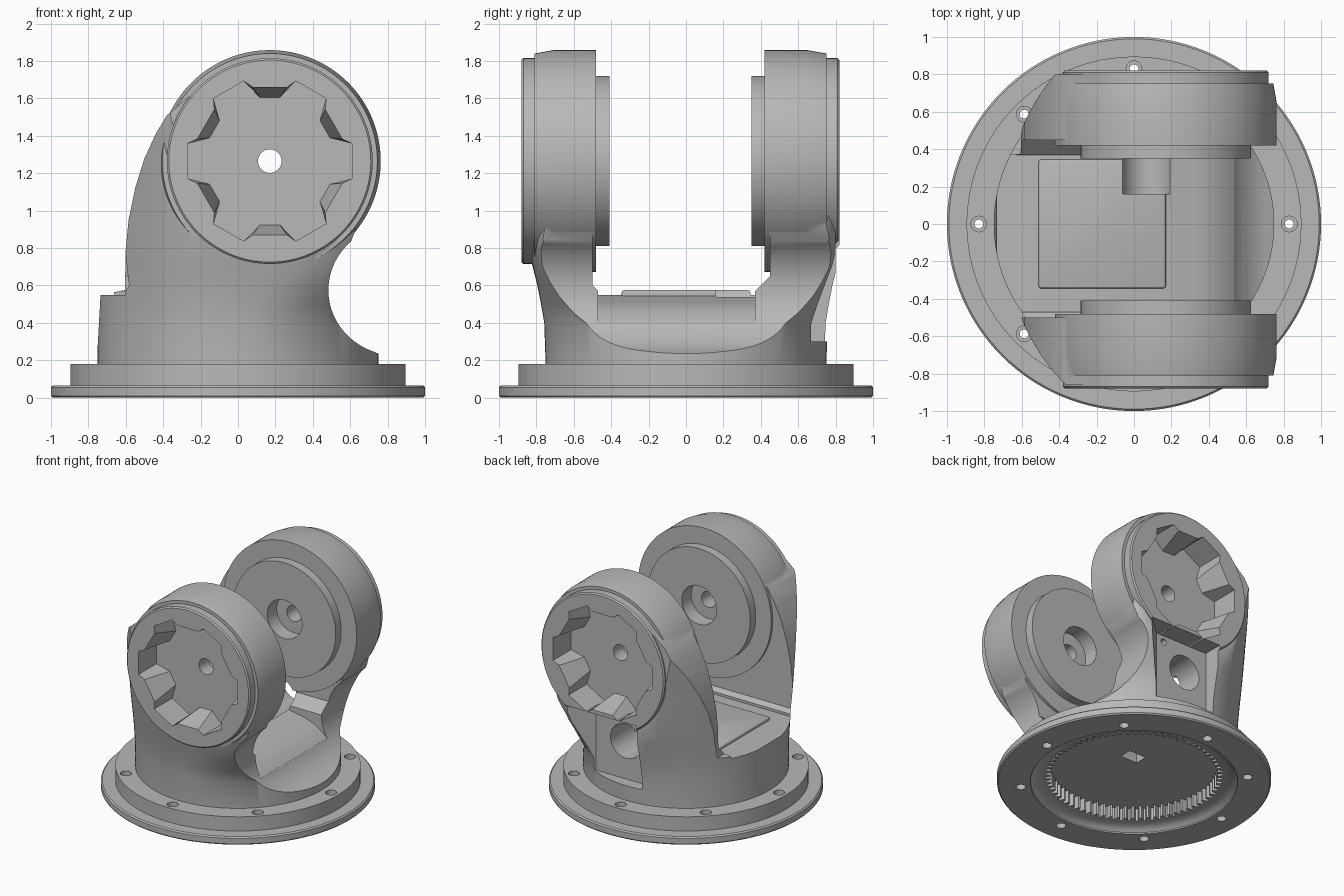
import bpy, bmesh, math
from mathutils import Vector

if "Cube" in bpy.data.objects:
    bpy.data.objects.remove(bpy.data.objects["Cube"])

grey = bpy.data.materials.new("mid_grey")
grey.use_nodes = True
GREY = (0.48, 0.48, 0.48, 1)
grey.diffuse_color = GREY
grey.node_tree.nodes["Principled BSDF"].inputs["Base Color"].default_value = GREY

DRUM_X, DRUM_Z = 0.17, 1.265


def loft(name, rings):
    """Closed solid skinned through rings of equal point count."""
    bm = bmesh.new()
    loops = [[bm.verts.new(p) for p in r] for r in rings]
    n = len(loops[0])
    for a, b in zip(loops, loops[1:]):
        for i in range(n):
            j = (i + 1) % n
            bm.faces.new((a[i], a[j], b[j], b[i]))
    bm.faces.new(loops[0])
    bm.faces.new(loops[-1][::-1])
    bmesh.ops.recalc_face_normals(bm, faces=bm.faces)
    me = bpy.data.meshes.new(name)
    bm.to_mesh(me)
    bm.free()
    me.materials.append(grey)
    ob = bpy.data.objects.new(name, me)
    bpy.context.collection.objects.link(ob)
    return ob


def polar(pairs):
    return [(r * math.cos(a), r * math.sin(a)) for r, a in pairs]


def circle(r, n=96):
    return polar([(r, math.tau * i / n) for i in range(n)])


def upright(name, sections):
    """Sections of (z, outline) stacked upward."""
    return loft(name, [[Vector((x, y, z)) for x, y in o] for z, o in sections])


def crosswise(name, sections, cx=DRUM_X, cz=DRUM_Z):
    """Sections of (y, outline) stacked along y."""
    return loft(name, [[Vector((cx + u, y, cz + v)) for u, v in o] for y, o in sections])


def prism(name, outline, z0, z1):
    return upright(name, [(z0, outline), (z1, outline)])


def rect(x0, y0, x1, y1):
    return [(x0, y0), (x1, y0), (x1, y1), (x0, y1)]


def combine(target, tool, operation, keep=False):
    mod = target.modifiers.new("cut", 'BOOLEAN')
    mod.operation, mod.object, mod.solver = operation, tool, 'EXACT'
    bpy.context.view_layer.objects.active = target
    bpy.ops.object.modifier_apply(modifier=mod.name)
    if not keep:
        bpy.data.objects.remove(tool)


# Stepped base flange
base = upright("base_flange", [(z, circle(r, 128)) for z, r in (
    (0, 0.99), (0.01, 1), (0.055, 1), (0.065, 0.99), (0.065, 0.895), (0.18, 0.895))])

# Internal ring gear and flared groove underneath
TEETH = 72
gear = []
for i in range(TEETH):
    for off, r in ((0, 0.61), (0.3, 0.61), (0.5, 0.65), (0.8, 0.65)):
        gear.append((r, math.tau * (i + off) / TEETH))
combine(base, prism("gear_cutter", polar(gear), -0.05, 0.15), 'DIFFERENCE')
combine(base, upright("groove_cutter", [(z, circle(r)) for z, r in (
    (-0.02, 0.76), (0.01, 0.755), (0.03, 0.735), (0.045, 0.7), (0.05, 0.65))]), 'DIFFERENCE')

# Bolt holes, counterbored from both sides
for k in range(8):
    cx, cy = 0.83 * math.cos(k * math.pi / 4), 0.83 * math.sin(k * math.pi / 4)
    hole = upright("bolt_cutter", [(z, [(cx + x, cy + y) for x, y in circle(r, 24)]) for z, r in (
        (-0.05, 0.036), (0.05, 0.036), (0.05, 0.024), (0.14, 0.024), (0.14, 0.042), (0.3, 0.042))])
    combine(base, hole, 'DIFFERENCE')


# Yoke body: round plan that flares in y and squares off on the +x side
def plan(half_y, power, half_x=0.75, n=128):
    pts = []
    for i in range(n):
        c, s = math.cos(math.tau * i / n), math.sin(math.tau * i / n)
        e = 2 / power if c > 0 else 1
        pts.append((half_x * math.copysign(abs(c) ** e, c),
                    half_y * math.copysign(abs(s) ** e, s)))
    return pts


yoke = upright("yoke_body", [(z, plan(h, p)) for z, h, p in (
    (0.17, 0.75, 2), (0.4, 0.758, 2), (0.5, 0.775, 2.4), (0.6, 0.795, 3), (0.7, 0.82, 3.8),
    (0.85, 0.855, 4.5), (1.1, 0.9, 4.5), (1.5, 0.98, 4.5), (1.8, 1, 4.5))])

side = [(0.8, 0.1), (0.8, 0.215)]
for i in range(21):                       # concave scoop on the +x side
    a = math.radians(250 - i * 118 / 20)
    side.append((0.85 + 0.367 * math.cos(a), 0.575 + 0.35 * math.sin(a)))
side += [(0.64, 0.93), (0.6, 1.3), (0.17, 1.7), (-0.2, 1.66), (-0.38, 1.51), (-0.44, 1.41),
         (-0.5, 1.28), (-0.55, 1.12), (-0.585, 0.95), (-0.6, 0.8), (-0.605, 0.575),
         (-0.735, 0.55), (-0.76, 0.1)]
combine(yoke, crosswise("side_profile", [(-0.86, side), (0.8, side)], 0, 0), 'INTERSECT')

# Gap between the arms, with a floor that rolls down into the scoop
gap = [(-0.47, 0.55), (0.37, 0.55), (0.37, 0.57), (0.45, 0.65), (0.45, 2), (-0.5, 2), (-0.5, 0.6), (-0.47, 0.57)]
combine(yoke, loft("gap_cutter", [[Vector((x, y, z)) for y, z in gap] for x in (-1, 1)]), 'DIFFERENCE')
roll = [(0.15, 0.6), (0.15, 0.55), (0.22, 0.53), (0.32, 0.513), (0.41, 0.485), (0.48, 0.445),
        (0.535, 0.395), (0.9, 0.395), (0.9, 0.6)]
combine(yoke, crosswise("roll_cutter", [(-0.47, roll), (0.37, roll)], 0, 0), 'DIFFERENCE')


# Splined pocket outline: six teeth pointing inward
def spline(tip, half_tip):
    pts = []
    for k in range(6):
        mid = 30 + 60 * k
        pts += [(r, math.radians(mid + d)) for r, d in (
            (0.45, -18), (tip, -half_tip), (tip, half_tip), (0.45, 18))]
    return polar(pts)


# Drums: outer lip, chamfered rim, inner hub
def add_drum(outer, lip, shoulder, inner, hub):
    sgn = 1 if outer > 0 else -1
    drum = crosswise("drum", [(y, circle(r, 128)) for y, r in (
        (outer, 0.54), (outer - sgn * 0.01, 0.55), (lip, 0.55), (lip, 0.575),
        (shoulder, 0.593), (inner, 0.593), (inner, 0.455), (hub, 0.455))])
    combine(yoke, drum, 'UNION')
    floor = outer - sgn * 0.23
    pocket = crosswise("pocket_cutter", [(outer + sgn * 0.1, spline(0.405, 13)),
                                         (outer, spline(0.405, 13)), (floor, spline(0.345, 9))])
    combine(yoke, pocket, 'DIFFERENCE')
    bore = crosswise("bore_cutter", [(y, circle(r, 48)) for y, r in (
        (floor + sgn * 0.05, 0.063), (hub + sgn * 0.12, 0.063),
        (hub + sgn * 0.12, 0.155), (hub - sgn * 0.05, 0.155))])
    combine(yoke, bore, 'DIFFERENCE')


add_drum(-0.88, -0.81, -0.71, -0.48, -0.41)
add_drum(0.82, 0.75, 0.65, 0.42, 0.35)

# Rear recess reaching up under the drum, with a slanted flank
recess = [(-0.13, 0.66), (0.34, 0.66), (0.52, 0.82), (0.52, 1), (-0.13, 1)]
combine(yoke, prism("recess_cutter", recess, 0.3, 0.84), 'DIFFERENCE')
combine(yoke, crosswise("screw_cutter", [(y, circle(0.025, 24)) for y in (0.6, 0.8)], 0.27, 0.79), 'DIFFERENCE')

# Small slot in the underside
slot = prism("slot_cutter", rect(0, 0.03, 0.15, 0.13), 0.1, 0.42)
combine(base, slot, 'DIFFERENCE', keep=True)
combine(yoke, slot, 'DIFFERENCE')

# Raised cover plate with rounded corners on the floor of the gap
cover = prism("floor_cover", rect(-0.51, -0.345, 0.17, 0.345), 0.53, 0.575)
bev = cover.modifiers.new("round", 'BEVEL')
bev.width, bev.segments = 0.015, 3
bpy.context.view_layer.objects.active = cover
bpy.ops.object.modifier_apply(modifier="round")

# Cable port through the rear arm, grooving the floor
port = crosswise("port_cutter", [(y, circle(0.138, 48)) for y in (0.16, 0.8)], 0.073, 0.605)
combine(yoke, port, 'DIFFERENCE', keep=True)
combine(cover, port, 'DIFFERENCE')

# Smooth curved walls, keep hard edges
for ob in (base, yoke, cover):
    bpy.ops.object.select_all(action='DESELECT')
    ob.select_set(True)
    bpy.context.view_layer.objects.active = ob
    bpy.ops.object.shade_smooth_by_angle(angle=math.radians(28))
